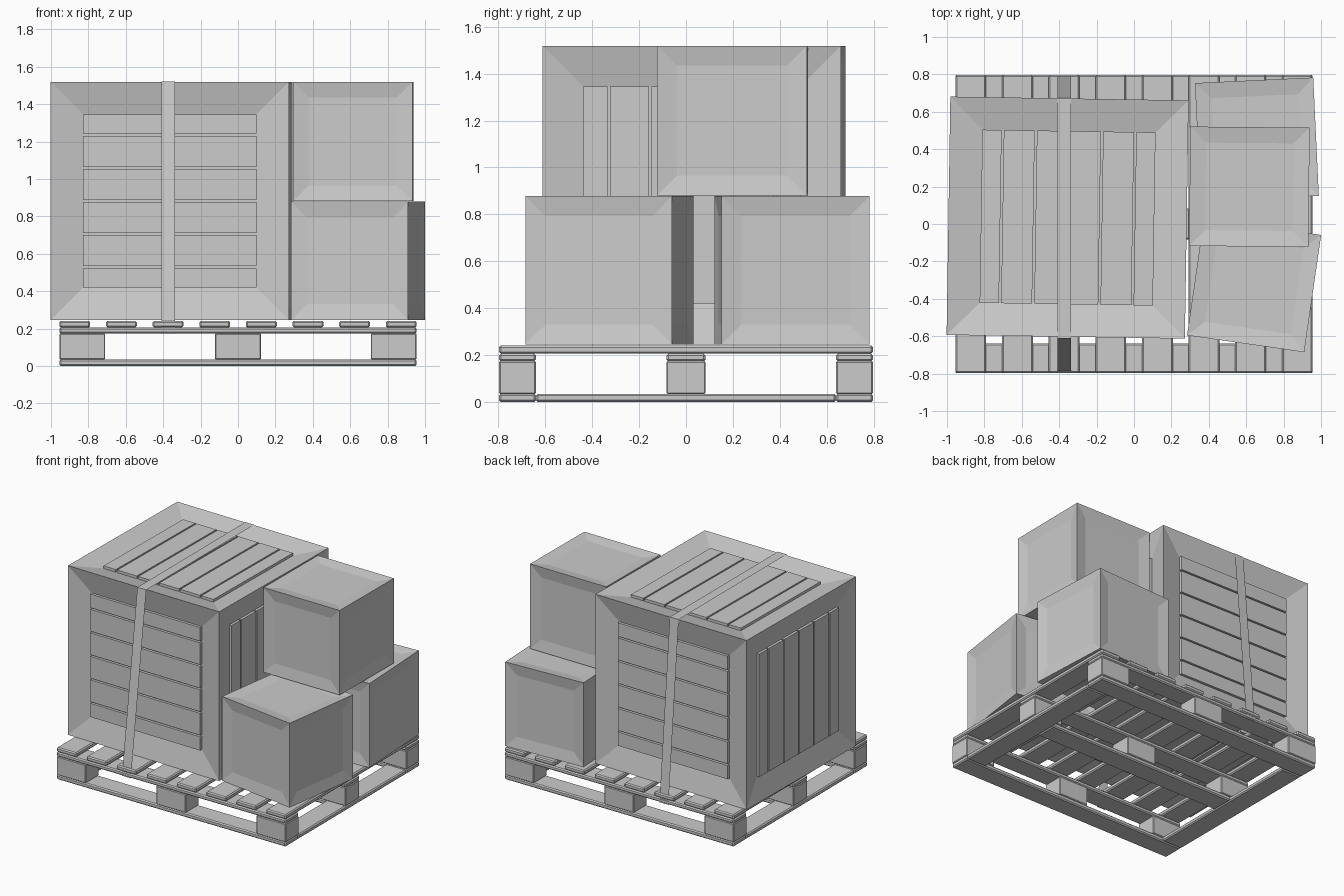
import bpy, bmesh
from math import radians
from mathutils import Matrix, Vector

if "Cube" in bpy.data.objects:
    bpy.data.objects.remove(bpy.data.objects["Cube"])


def finish(name, bm, loc=(0, 0, 0), rot=0.0):
    me = bpy.data.meshes.new(name)
    bm.to_mesh(me)
    bm.free()
    ob = bpy.data.objects.new(name, me)
    bpy.context.collection.objects.link(ob)
    ob.location = loc
    ob.rotation_euler = (0, 0, radians(rot))
    return ob


def add_box(bm, lo, hi, mat=Matrix()):
    lo, hi = Vector(lo), Vector(hi)
    m = mat @ Matrix.Translation((lo + hi) / 2) @ Matrix.Diagonal((*(hi - lo), 1))
    return bmesh.ops.create_cube(bm, size=1, matrix=m)


def board(name, lo, hi, bevel=0.008):
    bm = bmesh.new()
    add_box(bm, lo, hi)
    ob = finish(name, bm)
    mod = ob.modifiers.new("worn_edges", 'BEVEL')
    mod.width = bevel
    mod.segments = 1
    return ob


def crate(name, size, frame, depth, loc, rot, slatted=False):
    """Cube with a recessed panel on every side, optionally filled with slats."""
    bm = bmesh.new()
    bmesh.ops.create_cube(bm, size=size)
    groove = 0.02 if slatted else 0.0
    bmesh.ops.inset_individual(bm, faces=bm.faces[:], thickness=frame,
                               depth=-(depth + groove), use_even_offset=True)
    if slatted:
        half = size / 2 - frame
        pitch, gap = 0.177, 0.012
        cuts = [-half - gap / 2] + [k * pitch for k in range(-2, 3)] + [half + gap / 2]
        h = size / 2 - depth
        R = Matrix.Rotation
        # slats lie along local y on the +z side, then turn to each side
        sides = [Matrix(), R(radians(180), 4, 'X'),
                 R(radians(90), 4, 'Y'), R(radians(-90), 4, 'Y')]
        sides = sides[:2] + [s @ R(radians(90), 4, 'Z') for s in sides[2:]]
        sides = sides[:2] + [R(radians(a), 4, 'Z') @ R(radians(90), 4, 'X')
                             for a in (90, 270)]
        sides += [R(radians(a), 4, 'Z') @ R(radians(90), 4, 'X') @ R(radians(90), 4, 'Z')
                  for a in (0, 180)]
        for m in sides:
            for a, b in zip(cuts, cuts[1:]):
                add_box(bm, (a + gap / 2, -half, h - groove - 0.005),
                        (b - gap / 2, half, h), m)
    return finish(name, bm, loc, rot)


# Pallet: ground boards
PX, PY = 0.955, 0.797
rows = {"front": (-PY, -0.64), "middle": (-0.083, 0.083), "back": (0.64, PY)}
cols = {"left": (-PX, -0.71), "centre": (-0.123, 0.123), "right": (0.71, PX)}
for r, (y0, y1) in rows.items():
    x = PX if r != "middle" else PX - 0.165
    board(f"pallet_{r}_base_board", (-x, y0, 0), (x, y1, 0.035))
    # bearers under the deck
    board(f"pallet_{r}_bearer", (-PX, y0, 0.173), (PX, y1, 0.206))
    # spacer blocks
    for c, (x0, x1) in cols.items():
        board(f"pallet_{r}_{c}_block", (x0, y0, 0.034), (x1, y1, 0.174), 0.005)
for s, x0 in (("left", -PX), ("right", PX - 0.165)):
    board(f"pallet_{s}_base_board", (x0, -0.64, 0), (x0 + 0.165, 0.64, 0.035))

# Pallet: deck slats
for i in range(8):
    x = -0.8725 + i * 0.2493
    board(f"pallet_deck_slat_{i + 1}", (x - 0.0825, -PY, 0.206),
          (x + 0.0825, PY, 0.241))

# Crates
crate("large_slatted_crate", 1.274, 0.174, 0.02, (-0.355, 0.034, 0.882), -0.9, True)
crate("small_crate_front", 0.633, 0.085, 0.014, (0.642, -0.327, 0.5615), -8.2)
crate("small_crate_back", 0.633, 0.085, 0.014, (0.657, 0.452, 0.5615), 2.7)
crate("small_crate_top", 0.638, 0.085, 0.014, (0.617, 0.199, 1.2), -0.5)

# Flat strap over the large crate, pulled out to the pallet edges
bm = bmesh.new()
path = [(-0.795, 0.172), (-0.612, 1.521), (0.673, 1.521), (0.795, 0.172)]
pairs = [[bm.verts.new((x, y, z)) for x in (-0.41, -0.336)] for y, z in path]
for (a, b), (c, d) in zip(pairs, pairs[1:]):
    bm.faces.new((a, b, d, c))
finish("strap", bm)
